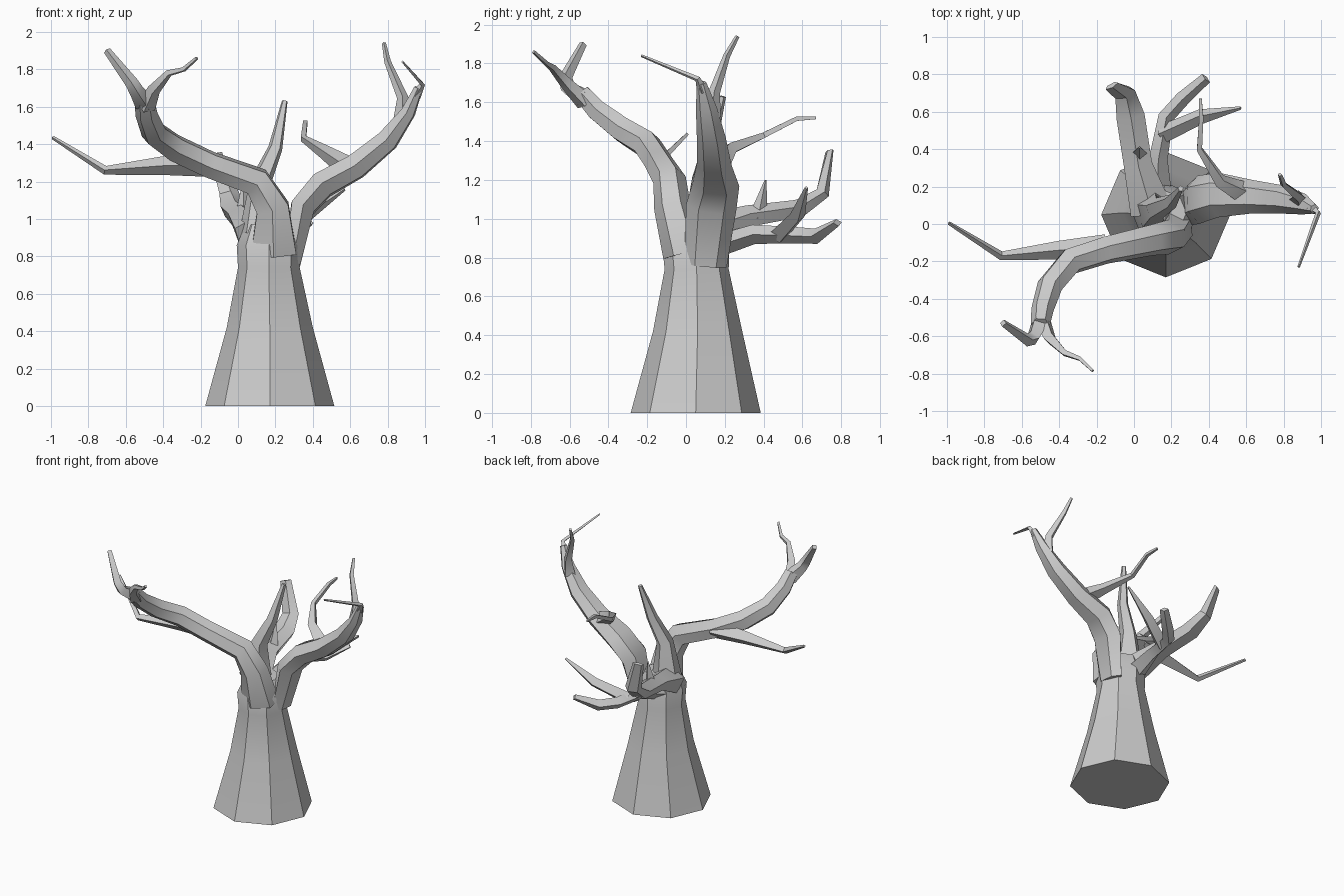
import bpy, bmesh, math
from mathutils import Vector


def tube(name, pts, sides=5, ref=(0, 1, 0), level=False, turn=0.0):
    """Loft rings along (x, y, z, radius[, second radius]) points."""
    bm = bmesh.new()
    pos = [Vector(p[:3]) for p in pts]
    u = Vector(ref)
    rings = []
    for i, p in enumerate(pts):
        a = (pos[i] - pos[i - 1]).normalized() if i else Vector()
        b = (pos[i + 1] - pos[i]).normalized() if i < len(pts) - 1 else Vector()
        t = Vector((0, 0, 1)) if level else (a + b).normalized()
        u = (u - t * u.dot(t)).normalized()
        v = t.cross(u)
        ru, rv = p[3], p[-1]
        ring = []
        for k in range(sides):
            ang = 2 * math.pi * k / sides + turn
            ring.append(bm.verts.new(pos[i] + u * ru * math.cos(ang) + v * rv * math.sin(ang)))
        rings.append(ring)
    for r, s in zip(rings, rings[1:]):
        for k in range(sides):
            j = (k + 1) % sides
            bm.faces.new((r[k], r[j], s[j], s[k]))
    bm.faces.new(rings[0][::-1])
    bm.faces.new(rings[-1])
    bmesh.ops.recalc_face_normals(bm, faces=bm.faces)
    me = bpy.data.meshes.new(name)
    bm.to_mesh(me)
    bm.free()
    ob = bpy.data.objects.new(name, me)
    bpy.context.collection.objects.link(ob)
    bpy.ops.object.select_all(action='DESELECT')
    ob.select_set(True)
    bpy.context.view_layer.objects.active = ob
    bpy.ops.object.shade_smooth_by_angle(angle=math.radians(35))
    return ob


# Flared eight-sided trunk with a slight collar
tube("trunk", [(.17, .05, 0, .335, .345), (.17, .06, .42, .23), (.165, .055, .74, .165),
               (.165, .05, .86, .172), (.16, .06, .97, .12)], 8, level=True)

# Large front-left limb, its fork and its side branch
tube("left_limb", [(.19, -.01, .82, .11, .14), (.185, -.07, 1.06, .095, .1), (.1, -.085, 1.2, .085),
                   (-.15, -.14, 1.29, .075), (-.34, -.2, 1.38, .075), (-.45, -.33, 1.46, .07),
                   (-.49, -.46, 1.56, .06), (-.5, -.54, 1.65, .05)], 6)
tube("left_fork_outer", [(-.5, -.52, 1.62, .055), (-.54, -.61, 1.68, .04),
                         (-.57, -.62, 1.73, .035), (-.7, -.53, 1.9, .02)], 4)
tube("left_fork_inner", [(-.49, -.52, 1.6, .05), (-.45, -.61, 1.69, .035), (-.37, -.69, 1.78, .02),
                         (-.29, -.72, 1.8, .014), (-.22, -.785, 1.86, .01)], 4)
tube("left_side_branch", [(-.15, -.12, 1.29, .065), (-.4, -.14, 1.285, .05),
                          (-.71, -.17, 1.26, .024), (-.99, .005, 1.435, .01)], 4)

# Large right limb, its tips and its backward twig
tube("right_limb", [(.29, .1, .76, .11, .05), (.345, .13, 1.06, .13, .075), (.45, .155, 1.18, .12, .08),
                    (.63, .145, 1.28, .09, .075), (.8, .13, 1.42, .075, .065),
                    (.91, .105, 1.57, .055, .042), (.965, .08, 1.7, .025)], 6)
tube("right_tip", [(.95, .085, 1.66, .03), (.985, .06, 1.72, .015), (.88, -.23, 1.84, .007)], 4)
tube("right_fork", [(.88, .13, 1.53, .05), (.88, .145, 1.65, .03),
                    (.8, .21, 1.84, .018), (.78, .265, 1.94, .011)], 4)
tube("right_back_twig", [(.58, .17, 1.28, .06), (.46, .23, 1.36, .038), (.35, .4, 1.43, .02),
                         (.36, .57, 1.515, .016), (.355, .67, 1.52, .01)], 4)

# Upright middle branch
tube("middle_branch", [(.11, .07, .92, .11), (.12, .08, 1.2, .06),
                       (.2, .12, 1.38, .04), (.25, .19, 1.63, .016)], 5)

# Upper back branch with a short spike
tube("back_branch_upper", [(.09, .08, .92, .1, .12), (.02, .32, 1.01, .06, .08), (-.02, .58, 1.05, .05, .08),
                           (-.05, .7, 1.13, .035, .06), (-.12, .74, 1.35, .012, .04)], 5, ref=(0, 0, 1))
tube("back_spike", [(.03, .37, 1.0, .05), (.03, .41, 1.2, .005)], 4)

# Lower back branch with a side twig
tube("back_branch_lower", [(.12, .1, .84, .06, .09), (.13, .35, .92, .05), (.17, .57, .915, .042),
                           (.26, .67, .91, .04), (.385, .78, .98, .02, .03)], 4, ref=(0, 0, 1))
tube("back_side_twig", [(.15, .48, .92, .05), (.36, .575, 1.02, .04), (.57, .62, 1.16, .009)], 4)
